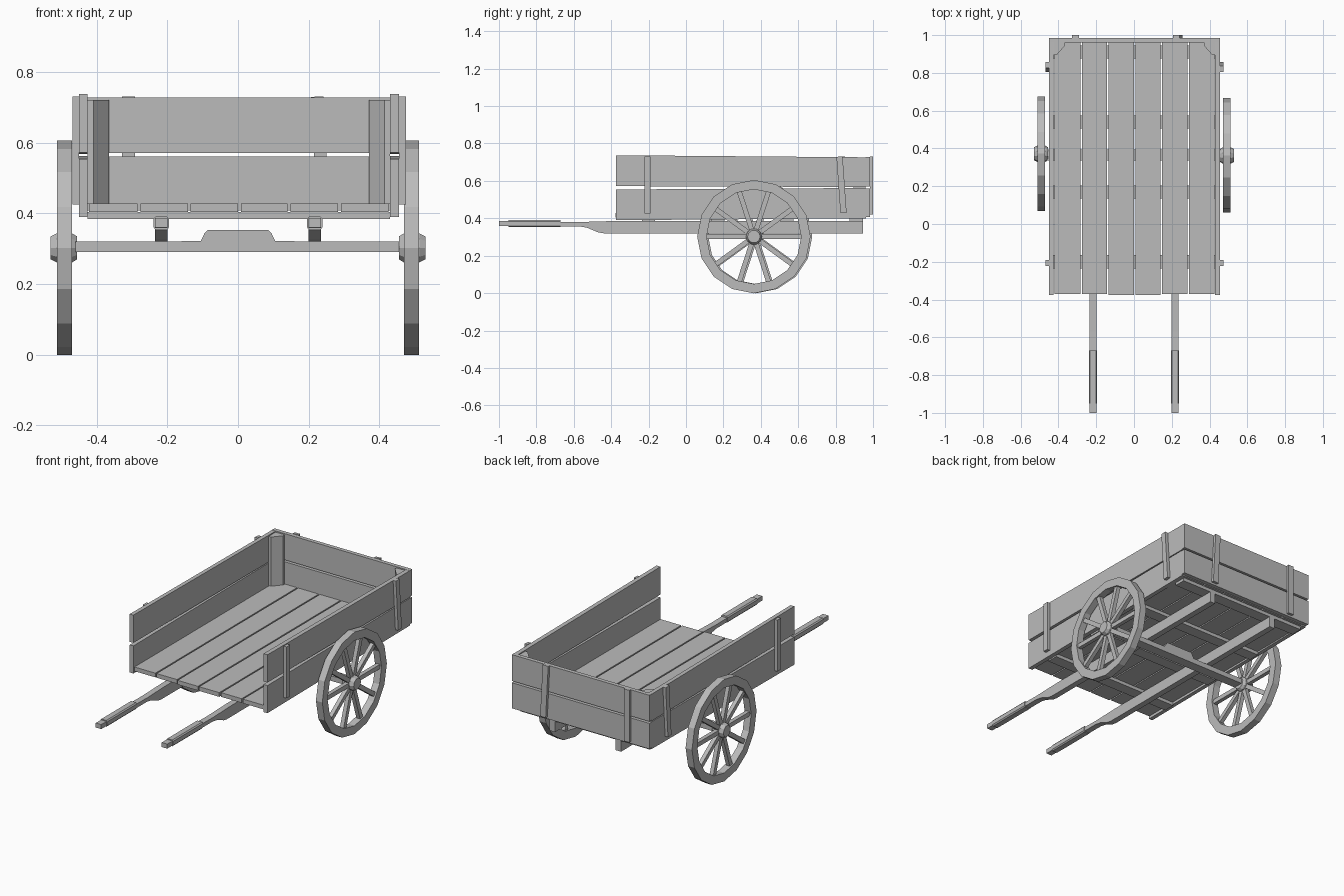
import bpy, bmesh, math
from mathutils import Matrix, Vector

if "Cube" in bpy.data.objects:
    bpy.data.objects.remove(bpy.data.objects["Cube"], do_unlink=True)

wood = bpy.data.materials.new("grey_wood")
wood.use_nodes = True
GREY = (0.5, 0.5, 0.5, 1)
wood.diffuse_color = GREY
wood.node_tree.nodes["Principled BSDF"].inputs["Base Color"].default_value = GREY


def finish(name, bm):
    bmesh.ops.recalc_face_normals(bm, faces=bm.faces)
    me = bpy.data.meshes.new(name)
    bm.to_mesh(me)
    bm.free()
    me.materials.append(wood)
    ob = bpy.data.objects.new(name, me)
    bpy.context.scene.collection.objects.link(ob)
    return ob


def add_box(bm, lo, hi, turn=None):
    """Box between two corners, optionally transformed afterwards."""
    lo, hi = Vector(lo), Vector(hi)
    m = Matrix.Translation((lo + hi) / 2) @ Matrix.Diagonal((*(hi - lo), 1))
    bmesh.ops.create_cube(bm, size=1, matrix=turn @ m if turn else m)


def box(name, lo, hi, axis=None, angle=0):
    """Box object, optionally tilted about its own centre."""
    bm = bmesh.new()
    turn = None
    if axis:
        c = (Vector(lo) + Vector(hi)) / 2
        turn = (Matrix.Translation(c) @ Matrix.Rotation(math.radians(angle), 4, axis)
                @ Matrix.Translation(-c))
    add_box(bm, lo, hi, turn)
    return finish(name, bm)


def prism(name, points, axis, a, b):
    """Extrude a flat profile along one axis from a to b."""
    bm = bmesh.new()
    place = {"x": lambda p: (a, p[0], p[1]),
             "y": lambda p: (p[0], a, p[1]),
             "z": lambda p: (p[0], p[1], a)}[axis]
    face = bm.faces.new([bm.verts.new(place(p)) for p in points])
    new = bmesh.ops.extrude_face_region(bm, geom=[face])["geom"]
    step = Vector([b - a if k == axis else 0 for k in "xyz"])
    bmesh.ops.translate(bm, vec=step, verts=[g for g in new if isinstance(g, bmesh.types.BMVert)])
    return finish(name, bm)


# Floor planks with narrow gaps
edges = [-0.425, -0.28, -0.138, 0.004, 0.144, 0.287, 0.43]
for i, (a, b) in enumerate(zip(edges, edges[1:])):
    front = -0.376 if i in (2, 3) else -0.37
    box(f"floor_plank_{i}", (a + 0.004, front, 0.403), (b - 0.004, 0.96, 0.428))

# Cross battens under the floor
for i, y in enumerate((-0.2, 0.17, 0.54, 0.91)):
    box(f"cross_batten_{i}", (-0.425, y - 0.035, 0.383), (0.43, y + 0.035, 0.403))

# Side boards, side straps, corner posts, shafts: both sides
for s, side in ((1, "left"), (-1, "right")):
    inner, outer = (0.43, 0.456) if s > 0 else (-0.425, -0.449)
    x0, x1 = sorted((inner, outer))
    prism(f"{side}_lower_board", [(-0.375, 0.39), (0.962, 0.4), (0.962, 0.562), (-0.375, 0.554)],
          "x", x0, x1)
    prism(f"{side}_upper_board", [(-0.375, 0.572), (0.962, 0.567), (0.962, 0.726), (-0.375, 0.737)],
          "x", x0, x1)
    x0, x1 = sorted((outer, outer + s * 0.019))
    box(f"{side}_front_strap", (x0, -0.222, 0.425), (x1, -0.19, 0.73))
    box(f"{side}_back_strap", (x0, 0.815, 0.428), (x1, 0.848, 0.73), "X", 4 * s)
    prism(f"{side}_corner_post",
          [(inner, 0.96), (inner - s * 0.06, 0.96), (inner - s * 0.06, 0.945),
           (inner - s * 0.016, 0.895), (inner, 0.895)], "z", 0.428, 0.72)

    # Shaft: deep rail under the bed, thin handle, thicker grip
    c = 0.217 * s
    prism(f"{side}_shaft",
          [(-1, 0.359), (-0.57, 0.357), (-0.53, 0.35), (-0.47, 0.325), (-0.44, 0.32),
           (0.945, 0.32), (0.945, 0.385), (-0.4, 0.385), (-0.57, 0.38), (-1, 0.386)],
          "x", c - 0.018, c + 0.018)
    grip = [(c - 0.022, 0.36), (c - 0.016, 0.353), (c + 0.016, 0.353), (c + 0.022, 0.36),
            (c + 0.022, 0.384), (c + 0.016, 0.391), (c - 0.016, 0.391), (c - 0.022, 0.384)]
    prism(f"{side}_grip", grip, "y", -0.95, -0.67)

# Tailboard and its straps
box("tail_lower_board", (-0.449, 0.96, 0.408), (0.456, 0.984, 0.56))
box("tail_upper_board", (-0.449, 0.96, 0.571), (0.456, 0.984, 0.727))
box("tail_strap_right", (-0.328, 0.984, 0.42), (-0.292, 1.0, 0.73))
box("tail_strap_left", (0.214, 0.984, 0.42), (0.25, 1.0, 0.73), "Y", -3)

# Axle beam with raised middle
half = [(0.46, 0.29), (0.46, 0.32), (0.19, 0.32), (0.105, 0.322), (0.095, 0.343), (0.085, 0.353)]
prism("axle", half + [(-x, z) for x, z in reversed(half)], "y", 0.335, 0.395)


# Spoked wheels
def ring(bm, n, r, x, phase=0):
    return [bm.verts.new((x, r * math.cos(phase + math.tau * i / n), r * math.sin(phase + math.tau * i / n)))
            for i in range(n)]


def bridge(bm, a, b):
    for i in range(len(a)):
        j = (i + 1) % len(a)
        bm.faces.new((a[i], a[j], b[j], b[i]))


for s, side, y in ((1, "left", 0.363), (-1, "right", 0.372)):
    centre = (0.491 * s, y, 0.302)
    bm = bmesh.new()
    loops = [ring(bm, 16, r, x) for r, x in
             ((0.303, -0.021), (0.303, 0.021), (0.253, 0.021), (0.253, -0.021))]
    for k in range(4):
        bridge(bm, loops[k], loops[(k + 1) % 4])
    finish(f"{side}_wheel_rim", bm).location = centre

    bm = bmesh.new()
    for k in range(10):
        add_box(bm, (-0.012, -0.013, 0.02), (0.012, 0.013, 0.262),
                Matrix.Rotation(math.tau * (k + 0.5) / 10, 4, "X"))
    finish(f"{side}_wheel_spokes", bm).location = centre

    bm = bmesh.new()
    loops = [ring(bm, 10, r, x * s) for r, x in
             ((0.034, -0.036), (0.043, -0.022), (0.043, 0.022), (0.034, 0.039))]
    for a, b in zip(loops, loops[1:]):
        bridge(bm, a, b)
    bm.faces.new(loops[0])
    bm.faces.new(loops[-1])
    finish(f"{side}_wheel_hub", bm).location = centre
